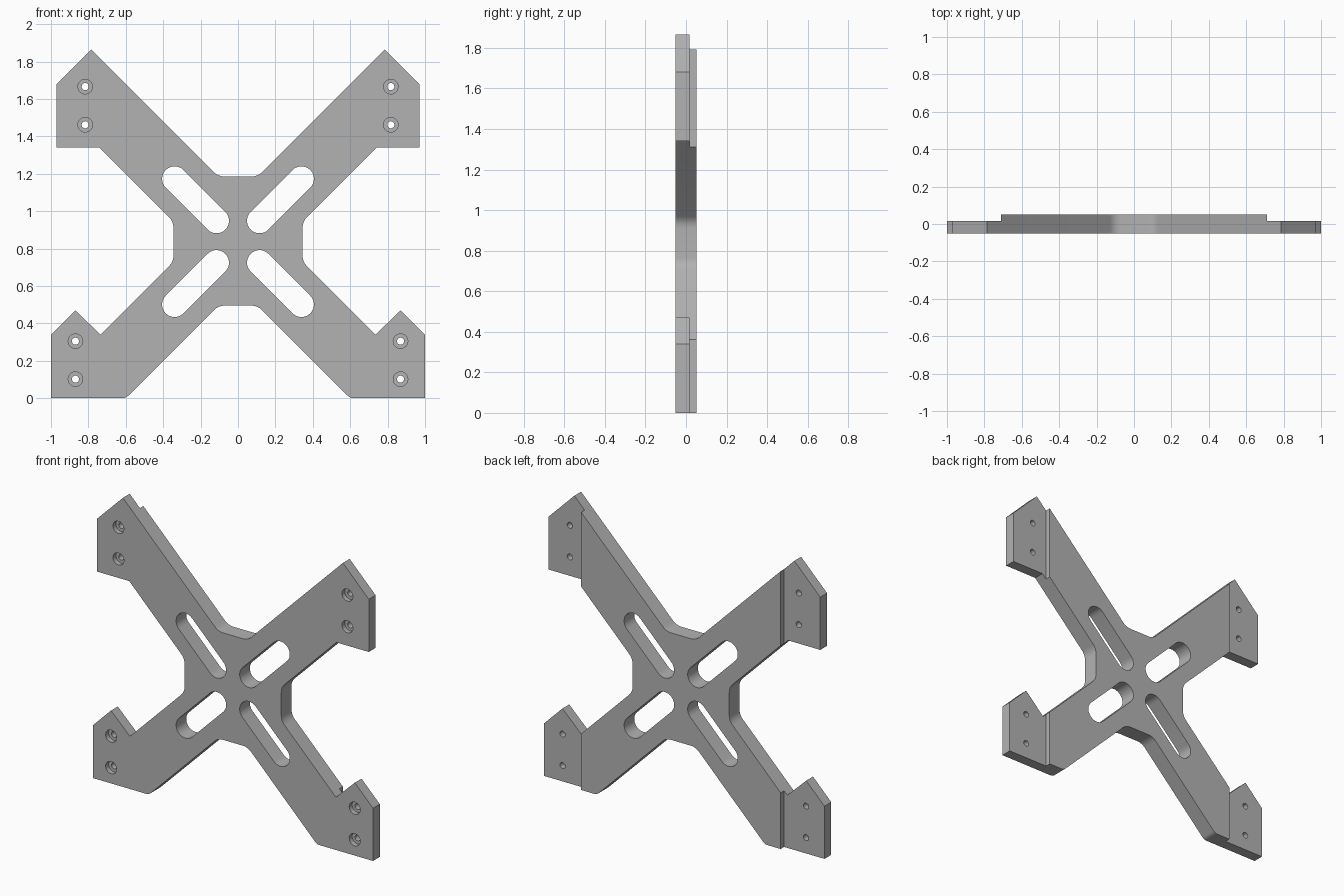
import bpy
import bmesh
from math import cos, sin, pi
from mathutils import Vector

cube = bpy.data.objects.get("Cube")
if cube:
    bpy.data.objects.remove(cube, do_unlink=True)

FRONT, STEP, BACK = -0.052, 0.017, 0.052
MID_Z = 0.837

grey = bpy.data.materials.new("plain grey")
grey.use_nodes = True
grey.diffuse_color = (0.45, 0.45, 0.45, 1)
grey.node_tree.nodes["Principled BSDF"].inputs["Base Color"].default_value = (0.45, 0.45, 0.45, 1)


def prism(name, outline, y0, y1):
    """Solid made by pushing an x-z outline from y0 to y1."""
    bm = bmesh.new()
    face = bm.faces.new([bm.verts.new((x, y0, z)) for x, z in outline])
    new = bmesh.ops.extrude_face_region(bm, geom=[face])["geom"]
    verts = [v for v in new if isinstance(v, bmesh.types.BMVert)]
    bmesh.ops.translate(bm, verts=verts, vec=(0, y1 - y0, 0))
    bmesh.ops.recalc_face_normals(bm, faces=bm.faces)
    mesh = bpy.data.meshes.new(name)
    bm.to_mesh(mesh)
    bm.free()
    mesh.materials.append(grey)
    obj = bpy.data.objects.new(name, mesh)
    bpy.context.collection.objects.link(obj)
    return obj


def rounded(corners, steps=6):
    """Outline with each corner (x, z, trim) eased over its trim length."""
    pts = []
    for i, (x, z, trim) in enumerate(corners):
        p = Vector((x, z))
        if not trim:
            pts.append(p)
            continue
        before = Vector(corners[i - 1][:2])
        after = Vector(corners[(i + 1) % len(corners)][:2])
        a = p + (before - p).normalized() * trim
        b = p + (after - p).normalized() * trim
        for k in range(steps + 1):
            t = k / steps
            pts.append(a * (1 - t) ** 2 + p * 2 * t * (1 - t) + b * t * t)
    return pts


def arc(x, z, r, start, sweep, n):
    return [(x + r * cos(start + sweep * k / n), z + r * sin(start + sweep * k / n))
            for k in range(n + 1)]


def circle(x, z, r):
    return arc(x, z, r, 0, 2 * pi, 32)[:-1]


# Cross-shaped plate with mounting pads at the arm ends
half = [(0.105, 1.185, 0.035), (0.785, 1.865, 0), (0.97, 1.68, 0), (0.97, 1.34, 0),
        (0.74, 1.34, 0), (0.345, 0.945, 0.035), (0.345, 0.73, 0.035), (0.735, 0.34, 0),
        (0.87, 0.47, 0), (1, 0.34, 0), (1, 0, 0), (0.6, 0, 0.02), (0.105, 0.495, 0.035)]
outline = half + [(-x, z, t) for x, z, t in reversed(half)]
plate = prism("cross_plate", rounded(outline), FRONT, BACK)

cutters = []
for sx in (1, -1):
    # Thinner pads behind the arm ends
    pad = [(sx * 0.712, -0.2), (sx * 1.2, -0.2), (sx * 1.2, 2), (sx * 0.712, 2)]
    cutters.append(prism("pad_cutter", pad, STEP, 0.2))
    # Diagonal slots
    for sz in (1, -1):
        slot = arc(0.339, 0.336, 0.067, -pi / 4, pi, 14) + arc(0.115, 0.112, 0.067, 3 * pi / 4, pi, 14)
        cutters.append(prism("slot_cutter", [(sx * x, MID_Z + sz * z) for x, z in slot], -0.2, 0.2))
    # Counterbored screw holes
    for x, z in ((0.817, 1.666), (0.817, 1.462), (0.869, 0.305), (0.869, 0.102)):
        cutters.append(prism("bore_cutter", circle(sx * x, z, 0.039), -0.2, FRONT + 0.03))
        cutters.append(prism("hole_cutter", circle(sx * x, z, 0.019), -0.3, 0.3))

for cutter in cutters:
    cutter.hide_render = True
    mod = plate.modifiers.new(cutter.name, "BOOLEAN")
    mod.operation = "DIFFERENCE"
    mod.solver = "EXACT"
    mod.object = cutter

# Bake the cuts, then drop the cutters
bpy.context.view_layer.update()
baked = bpy.data.meshes.new_from_object(plate.evaluated_get(bpy.context.evaluated_depsgraph_get()))
plate.modifiers.clear()
plate.data = baked
for cutter in cutters:
    bpy.data.objects.remove(cutter, do_unlink=True)

bpy.ops.object.select_all(action="DESELECT")
plate.select_set(True)
bpy.context.view_layer.objects.active = plate
bpy.ops.object.shade_smooth_by_angle(angle=pi / 6)
